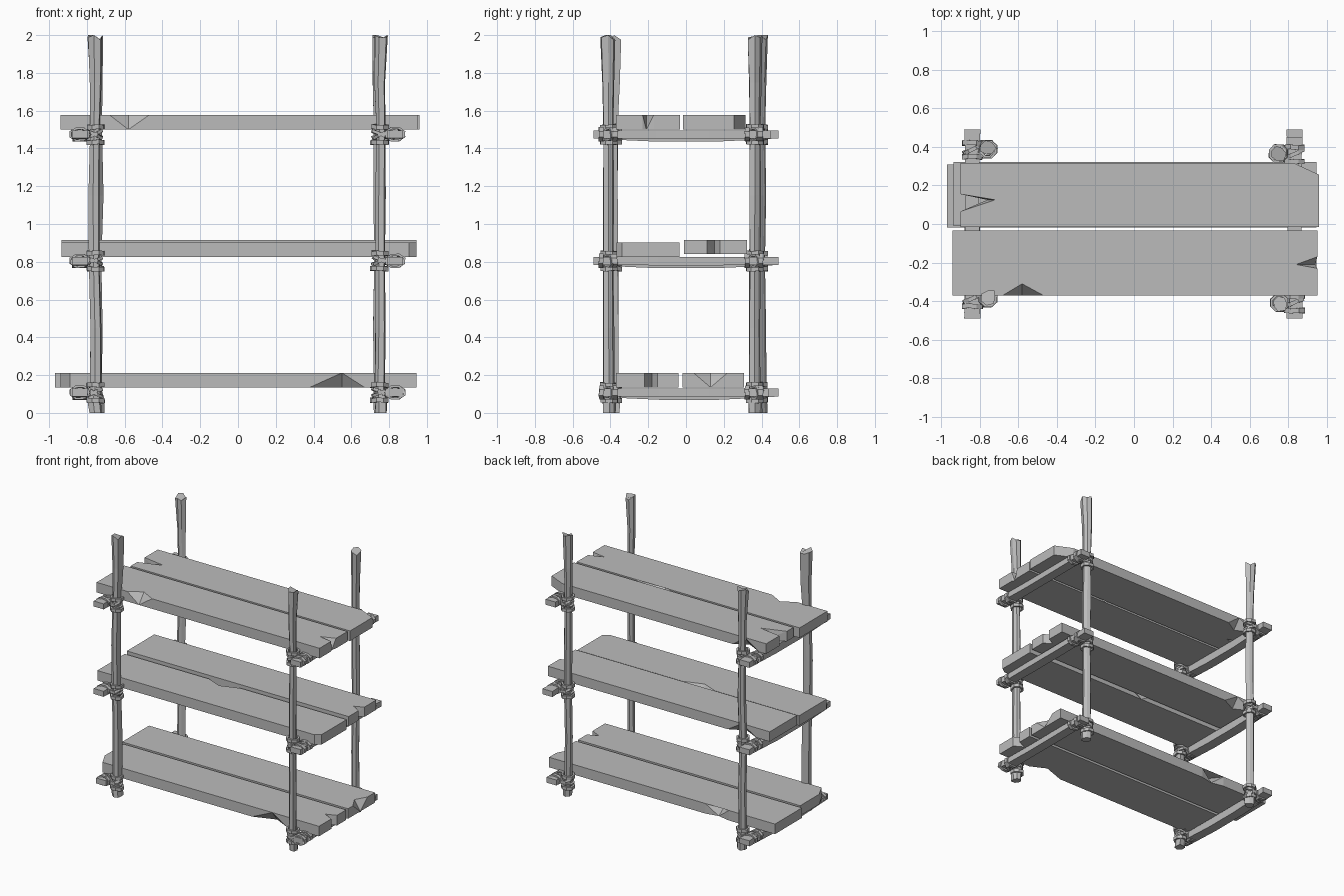
import bpy, bmesh, random
from math import cos, sin, pi
from mathutils import Vector

random.seed(4)
cube = bpy.data.objects.get("Cube")
if cube:
    bpy.data.objects.remove(cube)

wood = bpy.data.materials.new("grey_wood")
wood.use_nodes = True
GREY = (0.5, 0.5, 0.5, 1)
wood.diffuse_color = GREY
wood.node_tree.nodes["Principled BSDF"].inputs["Base Color"].default_value = GREY


def finish(name, bm):
    bmesh.ops.recalc_face_normals(bm, faces=bm.faces)
    mesh = bpy.data.meshes.new(name)
    bm.to_mesh(mesh)
    bm.free()
    mesh.materials.append(wood)
    obj = bpy.data.objects.new(name, mesh)
    bpy.context.collection.objects.link(obj)
    return obj


def loft(bm, rings, closed=False):
    """Skin a list of point rings; cap the ends unless the path is closed."""
    loops = [[bm.verts.new(p) for p in ring] for ring in rings]
    pairs = list(zip(loops, loops[1:]))
    if closed:
        pairs.append((loops[-1], loops[0]))
    for a, b in pairs:
        for i in range(len(a)):
            j = (i + 1) % len(a)
            bm.faces.new((a[i], a[j], b[j], b[i]))
    if not closed:
        bm.faces.new(loops[0])
        bm.faces.new(loops[-1])


def plank(name, x0, x1, y0, y1, z0, z1, chips=(), cuts={}):
    """Board with chipped edges.
    chips: (edge, position, reach before, reach after, depth on top, depth below)
    cuts: corner index -> (x length, y length), corners counted from front left."""
    corners = [Vector(c) for c in ((x0, y0), (x1, y0), (x1, y1), (x0, y1))]
    dirs = [Vector(d) for d in ((1, 0), (0, 1), (-1, 0), (0, -1))]
    outline = []
    for e in range(4):
        c, d = corners[e], dirs[e]
        if e in cuts:
            size = Vector(cuts[e])
            back = dirs[e - 1]
            outline.append((c - back * abs(back.dot(size)), c - back * abs(back.dot(size)), 0))
            outline.append((c + d * abs(d.dot(size)),) * 2 + (0,))
        else:
            outline.append((c, c, 0))
        inward = Vector((-d.y, d.x))
        axis = e % 2
        own = [k for k in chips if k[0] == e]
        for _, pos, before, after, top, low in sorted(own, key=lambda k: k[1] * d[axis]):
            mid = c.copy()
            mid[axis] = pos
            outline.append((mid - d * before,) * 2 + (0,))
            outline.append((mid + inward * top, mid + inward * low, 1 if top > low else -1))
            outline.append((mid + d * after,) * 2 + (0,))
    bm = bmesh.new()
    tops = [bm.verts.new((t.x, t.y, z1)) for t, _, _ in outline]
    lows = [bm.verts.new((b.x, b.y, z0)) for _, b, _ in outline]
    n = len(outline)
    for i in range(n):
        j = (i + 1) % n
        ki, kj = outline[i][2], outline[j][2]
        if not ki and not kj:
            bm.faces.new((lows[i], lows[j], tops[j], tops[i]))
        elif ki == 1 or kj == -1:      # split along low i - top j
            bm.faces.new((lows[i], lows[j], tops[j]))
            bm.faces.new((lows[i], tops[j], tops[i]))
        else:                          # split along top i - low j
            bm.faces.new((lows[i], lows[j], tops[i]))
            bm.faces.new((lows[j], tops[j], tops[i]))
    caps = [bm.faces.new(tops), bm.faces.new(lows)]
    bmesh.ops.triangulate(bm, faces=caps)
    bmesh.ops.dissolve_limit(bm, angle_limit=0.01, verts=bm.verts, edges=bm.edges)
    return finish(name, bm)


def post(name, x, y):
    """Rough pole with uneven sides, a flared split top and a thicker foot."""
    sides = 7
    bumps = [random.uniform(0.82, 1.15) for _ in range(sides)]
    rings = []
    levels = ((0, .037), (.07, .038), (.12, .032), (.45, .031), (.8, .03),
              (1.15, .032), (1.5, .029), (1.75, .034), (2, .042))
    for z, r in levels:
        ox, oy = (random.uniform(-.005, .005) for _ in range(2))
        ring = []
        for i in range(sides):
            a = 2 * pi * i / sides
            k = r * bumps[i] * random.uniform(.93, 1.07)
            tip = z - (random.choice((0, .012, .025)) if z == 2 and i else 0)
            ring.append((x + ox + k * cos(a), y + oy + k * sin(a), tip))
        rings.append(ring)
    bm = bmesh.new()
    loft(bm, rings)
    return finish(name, bm)


def crossbar(name, x, y0, y1, z, sag):
    """Squared bar under the planks, running front to back."""
    rings = []
    for t in (0, .1, .35, .65, .9, 1):
        w = .042 if t in (0, 1) else .037 + random.uniform(-.002, .003)
        low = z - .021 - sag * 4 * t * (1 - t)
        y = y0 + (y1 - y0) * t
        rings.append([(x - w, y, low), (x + w, y, low), (x + w, y, z + .021), (x - w, y, z + .021)])
    bm = bmesh.new()
    loft(bm, rings)
    return finish(name, bm)


def strap(bm, centre, u, v, ru, rv, width, thick, sides=8):
    """Closed flat rope band around centre in the plane of u and v."""
    u, v, centre = Vector(u), Vector(v), Vector(centre)
    w = u.cross(v).normalized()
    rings = []
    for i in range(sides):
        a = 2 * pi * (i + .5) / sides
        k = random.uniform(.95, 1.06)
        out = u * cos(a) + v * sin(a)
        p = centre + u * (ru * k * cos(a)) + v * (rv * k * sin(a))
        drift = w * random.uniform(-.004, .004)
        rings.append([p + drift + out * s * thick + w * q * width
                      for s, q in ((-1, -1), (1, -1), (1, 1), (-1, 1))])
    loft(bm, rings, closed=True)


def lashing(name, px, py, bx, z):
    """Rope tying a post to a crossbar."""
    bm = bmesh.new()
    side = 1 if bx > 0 else -1
    X, Y, Z = (1, 0, 0), (0, 1, 0), (0, 0, 1)
    for dz in (-.042, .04):
        strap(bm, (px, py, z + dz), X, Y, .042, .042, .012, .007)
    # slanted turns across the joint
    for tilt in (.45, -.45):
        strap(bm, (px + side * .008, py, z), (1, 0, tilt * side), Y, .042, .044, .008, .006)
    # turns around the bar on both sides of the post
    for dy in (-.04, .032):
        strap(bm, (bx, py + dy, z), X, Z, .05, .034, .012, .006)
    strap(bm, (bx, py, z), (1, .5, 0), Z, .044, .032, .01, .006)
    return finish(name, bm)


# Posts
posts = {"front_left": (.752, -.408), "back_left": (.745, .365),
         "front_right": (-.755, -.385), "back_right": (-.755, .388)}
for label, (x, y) in posts.items():
    post("post_" + label, x, y)

# Crossbars and lashings on each level
levels = {"bottom": (.108, -.46, .44), "middle": (.805, -.49, .49), "top": (1.475, -.49, .45)}
for level, (z, y0, y1) in levels.items():
    for side, bx in (("left", .832), ("right", -.838)):
        back = .49 if side == "right" else y1
        crossbar(f"{level}_crossbar_{side}", bx, y0, back, z, .02 if side == "right" else .003)
        for end in ("front", "back"):
            px, py = posts[f"{end}_{side}"]
            lashing(f"{level}_lashing_{end}_{side}", px, py, bx, z)

# Planks: edges are 0 front, 1 left end (+x), 2 back, 3 right end (-x)
plank("top_front_plank", -.94, .95, -.37, -.033, 1.5, 1.577,
      [(0, -.58, .1, .11, .06, 0), (2, .23, .23, .08, .075, 0), (1, -.21, .02, .04, .11, .01)])
plank("top_back_plank", -.9, .96, -.015, .315, 1.5, 1.577,
      [(3, .125, .03, .06, .18, .14), (2, -.72, .1, .12, 0, .06)], {2: (.13, .06)})
plank("middle_front_plank", -.935, .945, -.368, -.035, .826, .902,
      [(2, -.1, .15, .12, .05, 0)], {1: (.04, .03)})
plank("middle_back_plank", -.935, .945, -.01, .322, .84, .915,
      [(1, .15, .04, .03, .07, .06), (2, -.7, .12, .12, 0, .06)])
plank("bottom_front_plank", -.94, .945, -.37, -.04, .135, .212,
      [(0, .55, .17, .12, 0, .06), (1, -.18, .04, .03, .08, .07)], {0: (.05, .1)})
plank("bottom_back_plank", -.97, .945, -.018, .308, .135, .212,
      [(2, -.48, .1, .1, .13, .02), (1, .13, .09, .09, .05, 0)])
